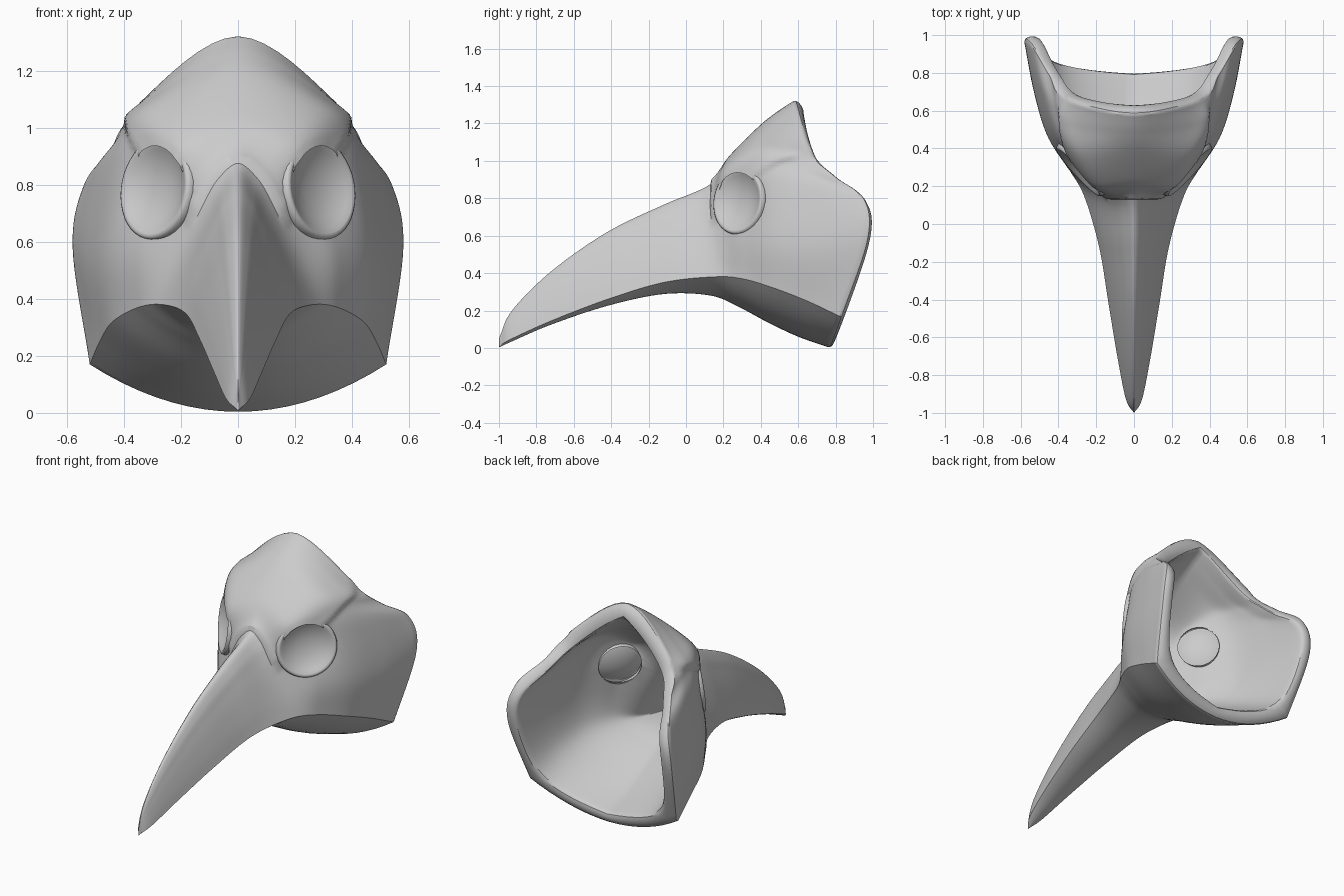
import bpy, bmesh, math
from mathutils import Vector

if "Cube" in bpy.data.objects:
    bpy.data.objects.remove(bpy.data.objects["Cube"])

EYE = Vector((0.287, 0.282, 0.785))
EYE_N = Vector((0.71, -0.65, 0.12)).normalized()
N = 9                      # subdivisions per control segment
WALL = 0.07
CAVITY = 4 * N - 3         # ring where the hollow inside ends, at the beak root

# Beak stations: y, ridge z, lower edge z, half width, underside z
BEAK = [(-1.0, .05, .01, 0, .003), (-.93, .2, .05, .042, .035), (-.72, .41, .145, .085, .125),
        (-.42, .62, .26, .135, .225), (-.12, .765, .35, .185, .288)]
FX = (0, .26, .45, .64, .85, 1)
FZ = (0, .11, .28, .48, .75, 1)

# Head stations, crown to jaw edge, then the underside centre
HEAD = [
    [(0, .13, .875), (.07, .13, .82), (.12, .13, .735), (.17, .14, .63), (.225, .15, .5), (.265, .15, .38), (0, .13, .28)],
    [(0, .25, 1.02), (.185, .22, .95), (.25, .24, .87), (.3, .29, .74), (.35, .3, .55), (.35, .3, .37), (0, .28, .22)],
    [(0, .4, 1.17), (.275, .38, 1.06), (.37, .43, .95), (.42, .46, .8), (.46, .47, .55), (.44, .47, .32), (0, .44, .135)],
    [(0, .5, 1.25), (.33, .53, 1.07), (.42, .61, .96), (.49, .7, .83), (.53, .7, .54), (.485, .65, .25), (0, .6, .06)],
    [(0, .585, 1.305), (.36, .66, 1.05), (.45, .79, .92), (.54, .94, .8), (.58, .96, .58), (.52, .82, .17), (0, .76, .004)],
]


def clamp(x):
    return max(0.0, min(1.0, x))


def spline(pts, n, mirrored_start=False):
    """Sample a smooth curve through the points, n steps per segment."""
    first = Vector((-pts[1].x, pts[1].y, pts[1].z)) if mirrored_start else 2 * pts[0] - pts[1]
    p = [first] + pts + [2 * pts[-1] - pts[-2]]
    out = []
    for i in range(1, len(p) - 2):
        a, b, c, d = p[i - 1:i + 3]
        for k in range(n):
            t = k / n
            out.append(0.5 * (2 * b + (c - a) * t + (2 * a - 5 * b + 4 * c - d) * t * t
                              + (3 * b - a - 3 * c + d) * t ** 3))
    return out + [pts[-1].copy()]


def add_object(name, bm, angle):
    me = bpy.data.meshes.new(name)
    bm.to_mesh(me)
    bm.free()
    ob = bpy.data.objects.new(name, me)
    bpy.context.collection.objects.link(ob)
    bpy.ops.object.select_all(action='DESELECT')
    ob.select_set(True)
    bpy.context.view_layer.objects.active = ob
    bpy.ops.object.shade_smooth_by_angle(angle=math.radians(angle))
    return ob


# Control rows -> dense rings (half of the mask)
rows = [[Vector((w * fx, y, zt + (ze - zt) * fz)) for fx, fz in zip(FX, FZ)] + [Vector((0, y, zb))]
        for y, zt, ze, w, zb in BEAK]
rows += [[Vector(p) for p in r] for r in HEAD]
columns = [spline([r[c] for r in rows], N) for c in range(7)]
rings = []
for st in zip(*columns):
    side = spline(list(st[:6]), N, True)
    e, f = st[5], st[6]
    under = []
    for k in range(1, N + 1):
        u = 1 - k / N
        under.append(Vector((e.x * u, f.y + (e.y - f.y) * u * u, f.z + (e.z - f.z) * u * u)))
    rings.append(side + under)
LAST = len(rings[0]) - 1

# Outer skin
bm = bmesh.new()
grid = [[bm.verts.new((max(p.x, 0), p.y, p.z)) for p in ring] for ring in rings]


def bridge(g, h):
    for j in range(LAST):
        bm.faces.new((g[j], g[j + 1], h[j + 1], h[j]))


for g, h in zip(grid, grid[1:]):
    bridge(g, h)
bm.normal_update()

# Inner skin: offset inward, then relaxed around each ring so it is rounded
inner = []
for row in grid[CAVITY:]:
    pts = []
    for j, v in enumerate(row):
        n = v.normal.copy()
        if j in (0, LAST):
            n.x = 0
        pts.append(v.co - n.normalized() * WALL)
    for _ in range(18):
        q = [p.copy() for p in pts]
        for j in range(1, LAST):
            pts[j] = (q[j - 1] + 2 * q[j] + q[j + 1]) / 4
    inner.append([Vector((0 if j in (0, LAST) else max(p.x, 0), p.y, p.z)) for j, p in enumerate(pts)])

# Close the cavity with a shrinking dome at the beak root
root = inner[0]
mid = sum(root, Vector()) / len(root)
mid.x = 0
for s, dy in ((.75, .03), (.4, .05), (0.01, .055)):
    inner.insert(0, [mid + (p - mid) * s - Vector((0, dy, 0)) for p in root])

# Raised forehead plate, stepping up from the beak and cheeks
for i, row in enumerate(grid):
    v = i / N
    if v <= 5:
        continue
    for j, vert in enumerate(row):
        u = j / N
        h = clamp((1 + (9 - v) / 2 - u) * N * 0.6 + 0.5)
        h *= clamp((3 - u) / 0.7) if v < 7 else 1
        n = vert.normal.copy()
        if j == 0:
            n.x = 0
        vert.co += n.normalized() * 0.018 * h

# Rounded lip joining the skins at the open back
inner_grid = [[bm.verts.new(p) for p in ring] for ring in inner]
lip = []
STEPS = 6
for k in range(1, STEPS):
    a = math.pi * k / STEPS
    ring = []
    for j in range(LAST + 1):
        o, q = grid[-1][j].co, inner_grid[-1][j].co
        out = (rings[-1][j] - rings[-4][j]).normalized()
        p = (o + q) / 2 + (o - q) / 2 * math.cos(a) + out * 0.022 * math.sin(a)
        ring.append(bm.verts.new((0 if j in (0, LAST) else p.x, p.y, p.z)))
    lip.append(ring)
chain = [grid[-1]] + lip + inner_grid[::-1]
for g, h in zip(chain, chain[1:]):
    bridge(g, h)
bm.normal_update()


# Eye openings through both skins
def radial(co):
    d = co - EYE
    h = d.dot(EYE_N)
    return d - EYE_N * h, h


for skin, radius in ((grid, 0.15), (inner_grid, 0.125)):
    verts = {v for row in skin for v in row}
    gone = [v for v in verts if radial(v.co)[0].length < radius and abs(radial(v.co)[1]) < 0.22]
    verts -= set(gone)
    bmesh.ops.delete(bm, geom=gone, context='VERTS')
    for v in verts:
        r, h = radial(v.co)
        if v.is_boundary and r.length < radius * 1.4 and abs(h) < 0.22:
            v.co = EYE + EYE_N * h + r.normalized() * radius
shell = add_object("mask_shell", bm, 32)
m = shell.modifiers.new("mirror", 'MIRROR')
m.use_clip = True
m.merge_threshold = 0.0005

# Dished eyes with a soft raised rim and a sleeve through the wall
PROFILE = [(0, -.035), (.05, -.032), (.1, -.02), (.14, -.001), (.158, .01), (.168, .013),
           (.177, .006), (.182, -.012), (.178, -.035), (.135, -.045), (.126, -.085)]
SEG = 40
for name, sx in (("right_eye", 1), ("left_eye", -1)):
    n = Vector((EYE_N.x * sx, EYE_N.y, EYE_N.z))
    c = Vector((EYE.x * sx, EYE.y, EYE.z))
    rot = n.to_track_quat('Z', 'Y')
    bm = bmesh.new()
    vs = [bm.verts.new(c + rot @ Vector((r, 0, h))) for r, h in PROFILE]
    es = [bm.edges.new(pair) for pair in zip(vs, vs[1:])]
    bmesh.ops.spin(bm, geom=vs + es, cent=c, axis=n, angle=2 * math.pi, steps=SEG)
    bmesh.ops.remove_doubles(bm, verts=bm.verts, dist=0.0005)
    bmesh.ops.recalc_face_normals(bm, faces=bm.faces)
    middle = min(bm.faces, key=lambda f: (f.calc_center_median() - c).length)
    if middle.normal.dot(n) < 0:
        bmesh.ops.reverse_faces(bm, faces=bm.faces)
    add_object(name, bm, 60)
